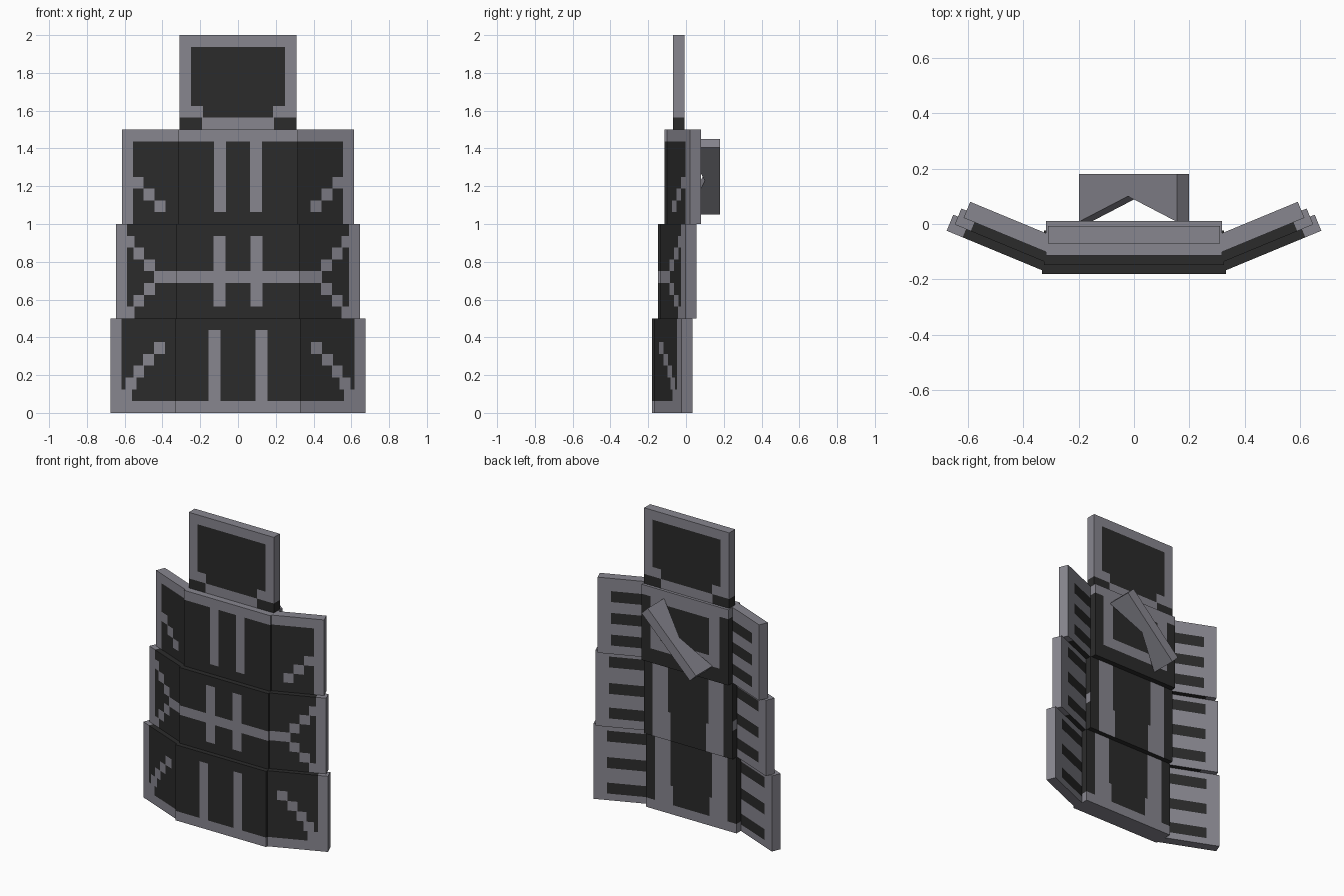
import bpy, bmesh, math

cube = bpy.data.objects.get("Cube")
if cube:
    bpy.data.objects.remove(cube, do_unlink=True)

P = 0.0625                      # size of one painted square
DARK, GREY = 0, 1


def material(name, rgb):
    mat = bpy.data.materials.new(name)
    mat.use_nodes = True
    colour = (*rgb, 1)
    mat.diffuse_color = colour
    mat.node_tree.nodes["Principled BSDF"].inputs["Base Color"].default_value = colour
    return mat


MATERIALS = [material("charcoal", (0.024, 0.024, 0.024)),
             material("steel grey", (0.245, 0.24, 0.275))]


def finish(name, bm):
    bmesh.ops.recalc_face_normals(bm, faces=bm.faces)
    mesh = bpy.data.meshes.new(name)
    bm.to_mesh(mesh)
    bm.free()
    for mat in MATERIALS:
        mesh.materials.append(mat)
    obj = bpy.data.objects.new(name, mesh)
    bpy.context.collection.objects.link(obj)


def mirrored(rects):
    return rects + [(-c, b, -a, d, m) for a, b, c, d, m in rects]


def paint(rects, u, z):
    """Colour of the last rectangle covering a point, in painted squares."""
    result = DARK
    for a, b, c, d, m in rects:
        if a < u < c and b < z < d:
            result = m
    return result


def panel(name, lo, hi, tall, front, back, place):
    """Slab cut along the edges of its painted rectangles."""
    us, zs = {lo, hi}, {0, tall}
    for a, b, c, d, m in front + back:
        us |= {min(max(v, lo), hi) for v in (a, c)}
        zs |= {min(max(v, 0), tall) for v in (b, d)}
    us, zs = sorted(us), sorted(zs)
    bm = bmesh.new()
    grid = [[[bm.verts.new(place(u, t, z * P)) for z in zs] for u in us] for t in (0, 1)]
    nu, nz = len(us) - 1, len(zs) - 1

    def quad(verts, mat):
        bm.faces.new(verts).material_index = mat

    for i in range(nu):
        for j in range(nz):
            u, z = (us[i] + us[i + 1]) / 2, (zs[j] + zs[j + 1]) / 2
            mat = paint(front, u, z)
            for side, rects in zip(grid, (front, back)):
                quad([side[i][j], side[i + 1][j], side[i + 1][j + 1], side[i][j + 1]],
                     paint(rects, u, z))
            # edges continue the front colour
            f, b = grid
            for on, k in ((j == 0, j), (j == nz - 1, j + 1)):
                if on:
                    quad([f[i][k], f[i + 1][k], b[i + 1][k], b[i][k]], mat)
            for on, k in ((i == 0, i), (i == nu - 1, i + 1)):
                if on:
                    quad([f[k][j], f[k][j + 1], b[k][j + 1], b[k][j]], mat)
    finish(name, bm)


def steps(cells):
    return [(u, z, u + 1, z + 1, GREY) for u, z in cells]


# Painted patterns: centre panels measured from the middle
top_strip, bottom_strip = (-6, 7, 6, 8, GREY), (-6, 0, 6, 1, GREY)
columns = mirrored([(2.3, 0, 4, 8, GREY), (2, 0, 2.3, 3, GREY)])
centre_front = {
    "upper": mirrored([(1, 1, 2, 8, GREY)]) + [top_strip],
    "middle": mirrored([(1, 1, 2, 7, GREY)]) + [(-6, 3, 6, 4, GREY)],
    "lower": mirrored([(1.4, 0, 2.35, 7, GREY)]) + [bottom_strip],
}
centre_back = {
    "upper": [(-4, 1.5, 4, 8, GREY), (-2.8, 2.6, 2.8, 6.5, DARK), top_strip],
    "middle": columns,
    "lower": columns + [bottom_strip],
}
# Wing patterns, measured inward from the outer edge
border = (0, 0, 1, 8, GREY)
wing_front = {
    "upper": steps([(1, 3), (2, 2), (3, 1)]) + [border, (0, 7, 6, 8, GREY)],
    "middle": steps([(0.7, 6), (1.6, 5), (2.6, 4), (2.6, 2), (1.6, 1), (0.7, 0)])
    + [border, (3.5, 3, 6, 4, GREY)],
    "lower": steps([(1, 1), (1.4, 2), (2.1, 3), (3, 4), (4, 5)])
    + [border, (0, 0, 6, 1, GREY)],
}


def wing_back(heights):
    return [(0, 0, 6, 8, GREY)] + [(1.3, z, 6, z + 1.15, DARK) for z in heights]


# tier: base height, centre half width, centre front y, wing length, slot heights
TIERS = {
    "upper": (1.0, 0.317, -0.114, 0.322, (0.9, 3.2, 5.5)),
    "middle": (0.5, 0.325, -0.148, 0.348, (0.9, 3.5, 6.3)),
    "lower": (0.0, 0.331, -0.18, 0.373, (0.7, 3.4, 6.2)),
}
ANGLE = math.radians(22.5)
COS, SIN = math.cos(ANGLE), math.sin(ANGLE)

for tier, (base, half, front_y, length, slots) in TIERS.items():
    def centre_place(u, t, z):
        return u * half / 5, front_y + t * 2 * P, base + z
    panel(tier + "_centre_panel", -5, 5, 8, centre_front[tier], centre_back[tier],
          centre_place)

    # swept-back side wings
    for side, sign in (("left", 1), ("right", -1)):
        def wing_place(u, t, z):
            out = length - u * P
            return (sign * (half + out * COS - t * P * SIN),
                    front_y + 0.013 + out * SIN + t * P * COS, base + z)
        panel(f"{tier}_{side}_wing", 0, length / P, 8, wing_front[tier],
              wing_back(slots), wing_place)

# Head plate
head = [(-5, 0, 5, 8, GREY), (-4, 2, 4, 7, DARK), (-3, 1, 3, 2, DARK)]
head += mirrored([(3.05, 0, 5, 1, DARK)])
panel("head_plate", -5, 5, 8, head, head,
      lambda u, t, z: (u * P * 0.995, -0.07 + t * P, 1.5 + z))

# Diagonal grip with a notched underside
profile = [(-0.25, 0.18), (0.25, 0.18), (0.25, 0.008), (0, 0.1), (-0.25, 0.008)]
bm = bmesh.new()
rings = []
for w in (-P / 2, P / 2):
    rings.append([bm.verts.new(((t - w) * math.sqrt(0.5), y, 1.25 + (t + w) * math.sqrt(0.5)))
                  for t, y in profile])
for ring in rings:
    # two convex halves around the notch
    bm.faces.new([ring[0], ring[3], ring[4]])
    bm.faces.new([ring[0], ring[1], ring[3]])
    bm.faces.new([ring[1], ring[2], ring[3]])
for i in range(len(profile)):
    j = (i + 1) % len(profile)
    bm.faces.new([rings[0][i], rings[0][j], rings[1][j], rings[1][i]])
for face in bm.faces:
    face.material_index = GREY
finish("back_grip", bm)
